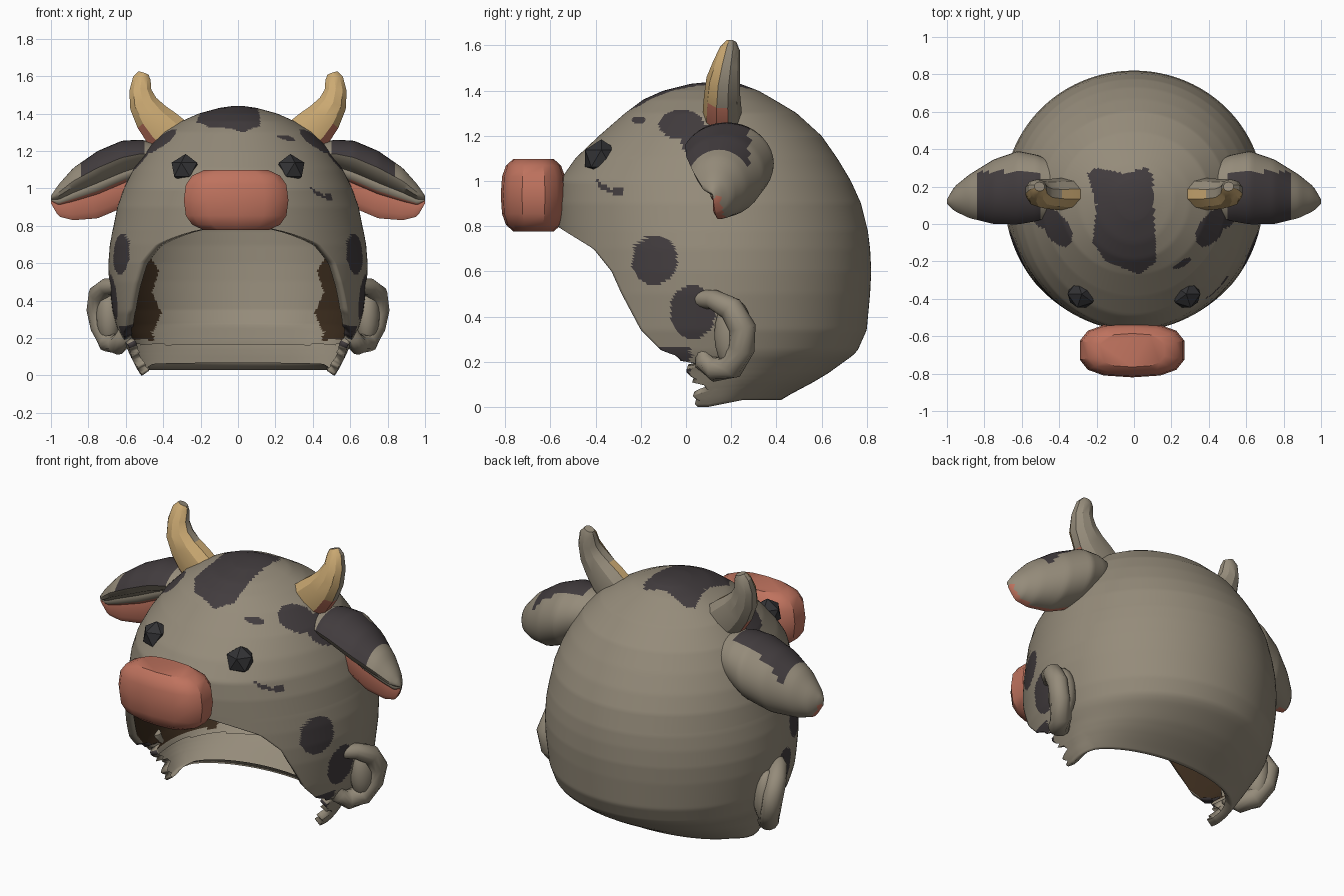
import bpy, bmesh, math, random
from mathutils import Vector

if "Cube" in bpy.data.objects:
    bpy.data.objects.remove(bpy.data.objects["Cube"])

random.seed(4)

def mat(name, rgb):
    m = bpy.data.materials.new(name)
    m.diffuse_color = (*rgb, 1)
    m.use_nodes = True
    m.node_tree.nodes["Principled BSDF"].inputs["Base Color"].default_value = m.diffuse_color
    return m

GREY = mat("warm_grey", (0.30, 0.26, 0.195))
DARK = mat("dark_spot", (0.054, 0.045, 0.048))
PINK = mat("pink", (0.52, 0.17, 0.112))
HORN = mat("horn_tan", (0.60, 0.40, 0.17))
BLACK = mat("eye_black", (0.032, 0.032, 0.035))
BROWN = mat("lining_brown", (0.042, 0.024, 0.012))
LINING = mat("lining_grey", (0.30, 0.26, 0.195))

def lerp_table(rows, k):
    """Linear interpolation in rows sorted by first column."""
    for a, b in zip(rows, rows[1:]):
        if min(a[0], b[0]) <= k <= max(a[0], b[0]):
            f = (k - a[0]) / (b[0] - a[0])
            return [p + (q - p) * f for p, q in zip(a, b)]
    return list(rows[-1])

def finish(bm, name, mats, rule=None, angle=30, mirror=False, closed=True):
    if closed:
        bmesh.ops.recalc_face_normals(bm, faces=bm.faces)
    bm.normal_update()
    if rule:
        for f in bm.faces:
            f.material_index = rule(f.calc_center_median(), f.normal)
    me = bpy.data.meshes.new(name)
    bm.to_mesh(me)
    bm.free()
    ob = bpy.data.objects.new(name, me)
    bpy.context.collection.objects.link(ob)
    for m in mats:
        me.materials.append(m)
    bpy.ops.object.select_all(action='DESELECT')
    ob.select_set(True)
    bpy.context.view_layer.objects.active = ob
    if angle:
        bpy.ops.object.shade_smooth_by_angle(angle=math.radians(angle))
    if mirror:
        ob.modifiers.new("Mirror", 'MIRROR').use_mirror_merge = False
    return ob

def loft(rings):
    bm = bmesh.new()
    vs = [[bm.verts.new(p) for p in r] for r in rings]
    n = len(vs[0])
    for a, b in zip(vs, vs[1:]):
        for i in range(n):
            bm.faces.new((a[i], a[(i + 1) % n], b[(i + 1) % n], b[i]))
    bm.faces.new(vs[0])
    bm.faces.new(vs[-1][::-1])
    return bm

def tube(path, radii, n, ref):
    """Sweep an ellipse: first radius along ref, second across it."""
    pts = [Vector(p) for p in path]
    rings = []
    for i, p in enumerate(pts):
        t = (pts[min(i + 1, len(pts) - 1)] - pts[max(i - 1, 0)]).normalized()
        u = (ref - t * ref.dot(t)).normalized()
        v = t.cross(u)
        ru, rv = radii[i]
        rings.append([p + u * ru * math.cos(2 * math.pi * k / n) + v * rv * math.sin(2 * math.pi * k / n)
                      for k in range(n)])
    return loft(rings)

# ---- hood: horizontal sections (z, half width, back y, front y, opening edge y)
YC = 0.15
HOOD = [(0.00, .52, .42, -.40, .05), (0.03, .54, .46, -.42, .05), (0.10, .575, .565, -.48, .03),
        (0.16, .60, .645, -.54, .01), (0.225, .635, .735, -.55, -.04), (0.25, .645, .76, -.56, -.11),
        (0.34, .67, .80, -.57, -.20), (0.50, .69, .815, -.57, -.285), (0.60, .693, .82, -.57, -.33),
        (0.70, .685, .815, -.57, -.41), (0.78, .67, .805, -.57, -.54), (0.80, .665, .80, -.57, -.57),
        (0.90, .645, .775, -.57, -.57), (1.00, .61, .73, -.56, -.56), (1.10, .56, .67, -.49, -.49),
        (1.20, .495, .60, -.385, -.385), (1.30, .40, .49, -.27, -.27), (1.36, .30, .39, -.19, -.19),
        (1.40, .21, .32, -.10, -.10), (1.43, .10, .24, .02, .02), (1.44, .03, .18, .12, .12)]
CROWN = [(-.25, .27), (-.2, .3), (-.05, .27), (.06, .3), (.1, .27), (.11, 0), (.12, -.2), (.03, -.27),
         (-.15, -.2), (-.22, -.1), (-.2, .1)]
CHEEK = [(-.40, 1.01), (-.37, .985), (-.33, .965), (-.27, .98), (-.28, .935), (-.34, .945), (-.39, .97)]
# side spots: (y, z, radius y, radius z)
SIDE_SPOTS = [(-.14, .65, .10, .11), (.03, .42, .10, .12), (-.02, 1.25, .10, .065), (.12, 1.17, .14, .08)]

def inside(poly, x, y):
    hit = False
    for (x1, y1), (x2, y2) in zip(poly, poly[1:] + poly[:1]):
        if (y1 > y) != (y2 > y) and x < (x2 - x1) * (y - y1) / (y2 - y1) + x1:
            hit = not hit
    return hit

def hood_rule(c, n):
    if c.z > 1.1 and inside(CROWN, c.x, c.y):
        return 1
    for y, z, ry, rz in SIDE_SPOTS:
        if ((c.y - y) / ry) ** 2 + ((c.z - z) / rz) ** 2 < 1 and abs(c.x) > .15:
            return 1
    if c.x > 0 and (inside(CHEEK, c.y, c.z) or ((c.y + .21) / .032) ** 2 + ((c.z - 1.27) / .016) ** 2 < 1):
        return 1
    if c.z < .265 and c.y < .02:                  # dark lower corner of the opening
        return 1
    return 0

bm = bmesh.new()
NZ, NT = 120, 230
levels = sorted({round(1.44 * i / NZ, 4) for i in range(NZ + 1)} | {.78, .8, 1.43}
                | {round(1.2 + .006 * i, 4) for i in range(40)})
grid = []
for z in levels:
    _, w, yb, yf, ys = lerp_table(HOOD, z)
    if z < .2:
        ys += random.uniform(-.02, .07)           # ragged collar edge
    t0 = math.acos(max(-1, min(1, (YC - ys) / (YC - yf))))
    row = []
    for j in range(NT + 1):
        t = t0 + (2 * math.pi - 2 * t0) * j / NT
        c = math.cos(t)
        y = YC - c * ((YC - yf) if c > 0 else (yb - YC))
        lift = .03 * max(0, 1 - z / .15) * max(0, min(1, (y - .1) / .15))
        row.append(bm.verts.new((w * math.sin(t), y, z + lift)))
    grid.append(row)
for a, b in zip(grid, grid[1:]):
    for j in range(NT):
        bm.faces.new((a[j], a[j + 1], b[j + 1], b[j]))
bm.faces.new(grid[-1][:-1])
bmesh.ops.remove_doubles(bm, verts=bm.verts, dist=0.0004)
hood = finish(bm, "hood", [GREY, DARK, BROWN, LINING], hood_rule, 50, closed=False)
sol = hood.modifiers.new("Shell", 'SOLIDIFY')
sol.thickness = 0.045
sol.offset = -1
sol.material_offset = 3
sol.material_offset_rim = 0
bpy.ops.object.modifier_apply(modifier="Shell")
for p in hood.data.polygons:                      # dark jagged patches inside the cheeks
    jag = .05 * abs((p.center.z * 9) % 2 - 1)
    if p.material_index == 3 and .19 < p.center.z < .72 and abs(p.center.x) > .41 + jag + .12 * max(0, p.center.z - .45):
        p.material_index = 2
bm = bmesh.new()                                  # lining stops above the collar
bm.from_mesh(hood.data)
bmesh.ops.delete(bm, geom=[f for f in bm.faces if f.material_index == 3 and f.calc_center_median().z < .165],
                 context='FACES')
bm.to_mesh(hood.data)
bm.free()

# ---- muzzle: rounded faceted block
def power(v, e):
    return math.copysign(abs(v) ** e, v)

rings = []
for i in range(1, 8):
    la = math.pi * (i / 8 - .5)
    r = power(math.cos(la), .5)
    rings.append([(-.01 + .285 * r * power(math.cos(a), .75),
                   -.675 + .145 * r * power(math.sin(a), .7),
                   .937 + .17 * power(math.sin(la), .75))
                  for a in [2 * math.pi * (k + .5) / 14 for k in range(14)]])
finish(loft(rings), "muzzle", [PINK], angle=32)

# ---- eyes: faceted gems
bm = bmesh.new()
bmesh.ops.create_icosphere(bm, subdivisions=1, radius=.084)
bmesh.ops.translate(bm, verts=bm.verts, vec=(.28, -.375, 1.10))
finish(bm, "eyes", [BLACK], angle=0, mirror=True)

# ---- horns: tan in front, grey behind, pink along the outer root
bm = tube([(.35, .16, 1.27), (.41, .16, 1.325), (.46, .16, 1.38), (.505, .165, 1.45), (.522, .18, 1.52),
           (.515, .195, 1.585), (.505, .2, 1.615)],
          [(.085, .12), (.085, .115), (.08, .10), (.075, .08), (.06, .062), (.045, .05), (.025, .03)],
          10, Vector((0, 1, 0)))
finish(bm, "horns", [HORN, GREY, PINK],
       lambda c, n: 1 if n.y > -.05 and (n.y > .2 or c.y > .16) else (2 if n.x > .35 and c.z < 1.38 else 0), 30, True)

# ---- cow ears: cupped leaf, sections (x, y, z, half depth, half height)
EAR = [(.42, .18, 1.13, .15, .11), (.52, .18, 1.11, .19, .15), (.62, .18, 1.075, .21, .18), (.75, .16, 1.02, .185, .18),
       (.88, .14, .97, .125, .14), (.96, .13, .935, .07, .085), (1.0, .12, .94, .012, .02)]
rings = []
for i in range(37):
    x, y, z, ry, rz = lerp_table(EAR, .42 + .58 * i / 36)
    ring = []
    for k in range(36):
        deg = 10 * k
        off = abs((deg + 30 + 180) % 360 - 180)    # angle from the cup direction
        r = 1 if off > 58 else (.8 if off > 48 else .3)
        ring.append((x, y - ry * r * math.cos(math.radians(deg)), z + rz * r * math.sin(math.radians(deg))))
    rings.append(ring)

def ear_rule(c, n):
    _, y, z, ry, rz = lerp_table(EAR, c.x)
    if n.z > .1 and c.z > z + .25 * rz and .5 < c.x < .84 and c.y < .28:
        return 1
    if c.x > .6 and c.y < y + .03 and c.z < z - .18 * rz:
        return 2
    return 0

finish(loft(rings), "cow_ears", [GREY, DARK, PINK], ear_rule, 45, True)

# ---- lower side ears: curled rim with a solid backing
bm = tube([(.63, .05, .48), (.70, .12, .475), (.745, .20, .435), (.755, .25, .35), (.735, .245, .26),
           (.69, .20, .18), (.645, .13, .165), (.61, .08, .20), (.60, .07, .26)],
          [(.04, .04), (.05, .045), (.055, .055), (.055, .06), (.055, .06), (.06, .06), (.06, .055), (.05, .045), (.03, .03)],
          12, Vector((1, 0, 0)))
finish(bm, "side_ear_rims", [GREY], angle=50, mirror=True)
bm = bmesh.new()
bmesh.ops.create_uvsphere(bm, u_segments=16, v_segments=10, radius=1)
bmesh.ops.scale(bm, verts=bm.verts, vec=(.07, .085, .16))
bmesh.ops.translate(bm, verts=bm.verts, vec=(.69, .21, .32))
finish(bm, "side_ear_backs", [GREY], angle=60, mirror=True)
